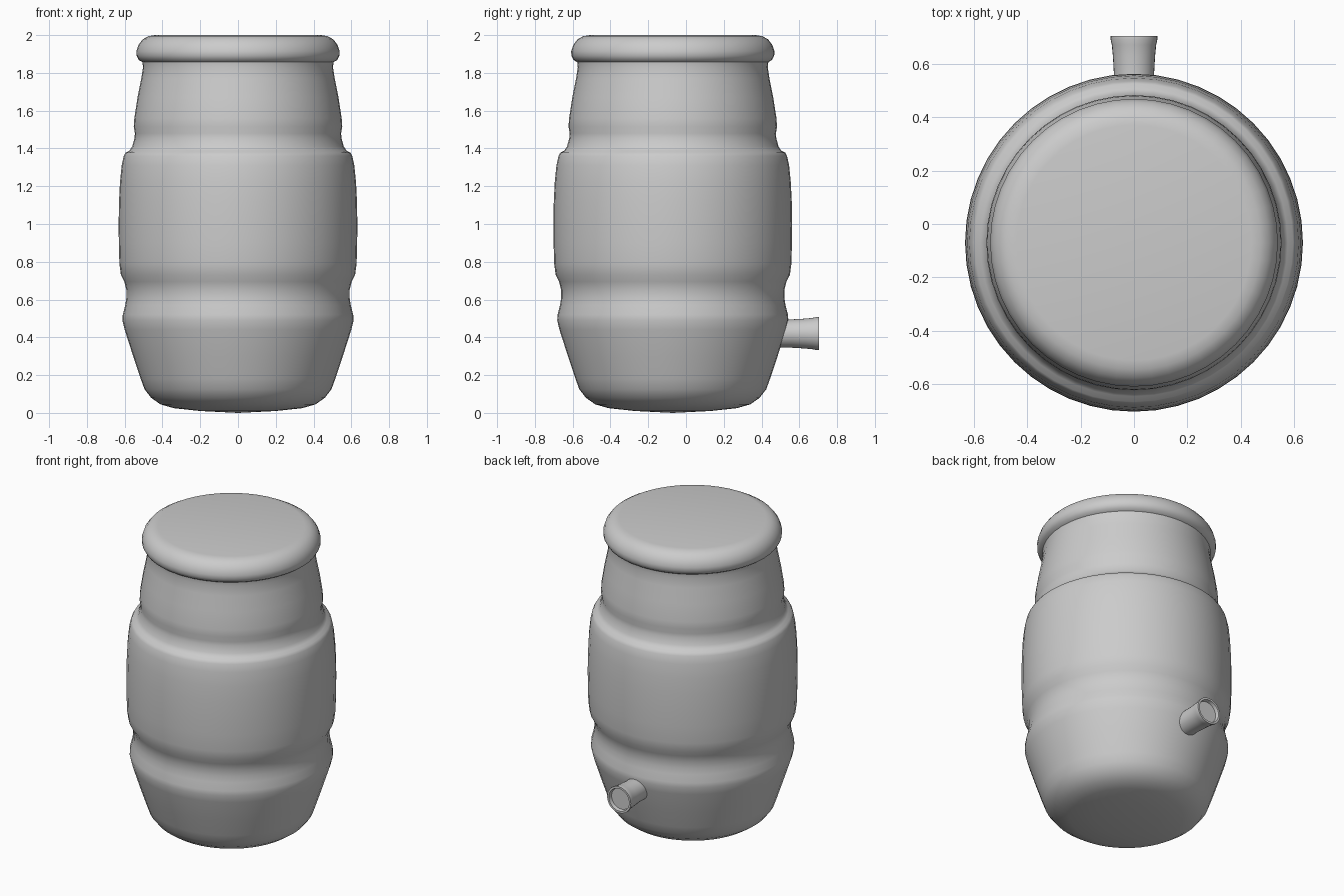
import bpy, bmesh, math
from mathutils import Matrix

if "Cube" in bpy.data.objects:
    bpy.data.objects.remove(bpy.data.objects["Cube"])

BARREL_Y = -0.07


def lathe(name, profile, sides, matrix, angle=40):
    """Spin a (radius, height) profile around z, then place it with a matrix."""
    bm = bmesh.new()
    rings = []
    for r, z in profile:
        if r == 0:
            rings.append([bm.verts.new((0, 0, z))])
        else:
            rings.append([bm.verts.new((r * math.cos(2 * math.pi * i / sides),
                                        r * math.sin(2 * math.pi * i / sides), z))
                          for i in range(sides)])
    for a, b in zip(rings, rings[1:]):
        for i in range(sides):
            j = (i + 1) % sides
            if len(a) == 1:
                bm.faces.new((a[0], b[j], b[i]))
            elif len(b) == 1:
                bm.faces.new((a[i], a[j], b[0]))
            else:
                bm.faces.new((a[i], a[j], b[j], b[i]))
    bm.transform(matrix)
    bmesh.ops.recalc_face_normals(bm, faces=bm.faces[:])
    mesh = bpy.data.meshes.new(name)
    bm.to_mesh(mesh)
    bm.free()
    obj = bpy.data.objects.new(name, mesh)
    bpy.context.collection.objects.link(obj)
    bpy.ops.object.select_all(action='DESELECT')
    obj.select_set(True)
    bpy.context.view_layer.objects.active = obj
    bpy.ops.object.shade_smooth_by_angle(angle=math.radians(angle))
    return obj


# Barrel with rounded base, ribs, shoulder and rolled lid in one profile
barrel = [
    (0, 0), (0.2, 0.01), (0.34, 0.025), (0.41, 0.045), (0.46, 0.08),
    (0.495, 0.125), (0.515, 0.18), (0.555, 0.3), (0.6, 0.44), (0.612, 0.49),
    (0.61, 0.52), (0.597, 0.57), (0.591, 0.61), (0.591, 0.65), (0.602, 0.695),
    (0.62, 0.73), (0.628, 0.79), (0.631, 0.9), (0.632, 1.0), (0.63, 1.12),
    (0.625, 1.22), (0.616, 1.31), (0.605, 1.36), (0.595, 1.378), (0.575, 1.388),
    (0.56, 1.41), (0.548, 1.455), (0.546, 1.48), (0.552, 1.515), (0.549, 1.56),
    (0.532, 1.67), (0.512, 1.77), (0.503, 1.83), (0.506, 1.857), (0.525, 1.868),
    (0.537, 1.89), (0.538, 1.915), (0.527, 1.948), (0.505, 1.977),
    (0.475, 1.994), (0.44, 2.0), (0, 2.0)]
lathe("barrel", barrel, 48, Matrix.Translation((0, BARREL_Y, 0)))

# Spout at the back: flared tube with a recessed mouth
spout = [(0, 0.4), (0.075, 0.4), (0.075, 0.56), (0.079, 0.63), (0.083, 0.67),
         (0.088, 0.692), (0.087, 0.703), (0.074, 0.703), (0.07, 0.68), (0, 0.68)]
lathe("spout", spout, 32,
      Matrix.Translation((0, 0, 0.42)) @ Matrix.Rotation(-math.pi / 2, 4, 'X'))
